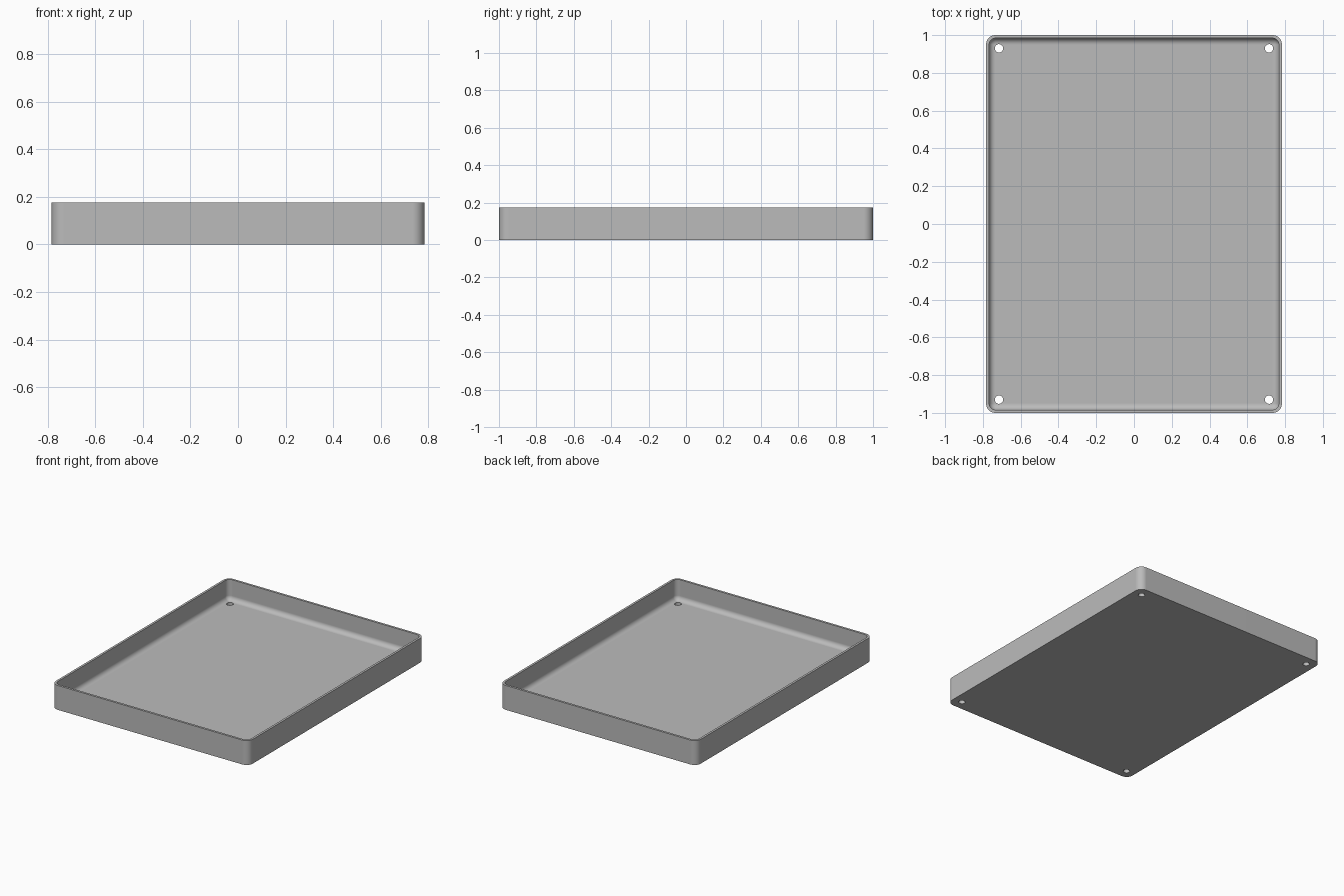
import bpy, bmesh, math
from math import pi, sin, cos

cube = bpy.data.objects.get("Cube")
if cube:
    bpy.data.objects.remove(cube, do_unlink=True)

HALF_X, HALF_Y, HEIGHT = 0.783, 1.0, 0.175
WALL, FLOOR, CORNER, FILLET = 0.016, 0.028, 0.05, 0.033
HOLE_X, HOLE_Y, HOLE_R = 0.715, 0.93, 0.022
STEPS = 8

grey = bpy.data.materials.new("plain grey")
grey.use_nodes = True
colour = (0.5, 0.5, 0.5, 1)
grey.diffuse_color = colour
grey.node_tree.nodes["Principled BSDF"].inputs["Base Color"].default_value = colour


def ring(bm, inset, z):
    """Rounded rectangle, moved inwards by inset."""
    radius = CORNER - inset
    verts = []
    for i, (sx, sy) in enumerate(((1, 1), (-1, 1), (-1, -1), (1, -1))):
        for k in range(STEPS + 1):
            a = (i + k / STEPS) * pi / 2
            verts.append(bm.verts.new((sx * (HALF_X - CORNER) + radius * cos(a),
                                       sy * (HALF_Y - CORNER) + radius * sin(a), z)))
    return verts


# Wall profile: outside, rim, inside, then the fillet down to the floor
profile = [(0, 0), (0, HEIGHT), (WALL, HEIGHT)]
for k in range(STEPS + 1):
    a = k / STEPS * pi / 2
    profile.append((WALL + FILLET * (1 - cos(a)), FLOOR + FILLET * (1 - sin(a))))

bm = bmesh.new()
rings = [ring(bm, *p) for p in profile]
for low, high in zip(rings, rings[1:]):
    for i in range(len(low)):
        j = (i + 1) % len(low)
        bm.faces.new((low[i], low[j], high[j], high[i]))
bm.faces.new(rings[0][::-1])
bm.faces.new(rings[-1])
bmesh.ops.recalc_face_normals(bm, faces=bm.faces)
mesh = bpy.data.meshes.new("tray")
bm.to_mesh(mesh)
bm.free()
mesh.materials.append(grey)
tray = bpy.data.objects.new("tray", mesh)
bpy.context.collection.objects.link(tray)

# Four screw holes through the floor corners
bm = bmesh.new()
for sx in (-1, 1):
    for sy in (-1, 1):
        made = bmesh.ops.create_cone(bm, cap_ends=True, segments=32, radius1=HOLE_R,
                                     radius2=HOLE_R, depth=0.2)
        bmesh.ops.translate(bm, verts=made["verts"], vec=(sx * HOLE_X, sy * HOLE_Y, 0))
cut_mesh = bpy.data.meshes.new("hole_cutter")
bm.to_mesh(cut_mesh)
bm.free()
cut_mesh.materials.append(grey)
cutter = bpy.data.objects.new("hole_cutter", cut_mesh)
bpy.context.collection.objects.link(cutter)

bpy.context.view_layer.objects.active = tray
tray.select_set(True)
cut = tray.modifiers.new("holes", "BOOLEAN")
cut.operation, cut.solver, cut.object = "DIFFERENCE", "EXACT", cutter
bpy.ops.object.modifier_apply(modifier=cut.name)
bpy.data.objects.remove(cutter, do_unlink=True)

# Smooth corners and fillet, crisp rim and flat floor
bpy.ops.object.shade_smooth_by_angle(angle=math.radians(30))
flat = tray.modifiers.new("flat_normals", "WEIGHTED_NORMAL")
flat.keep_sharp = True
